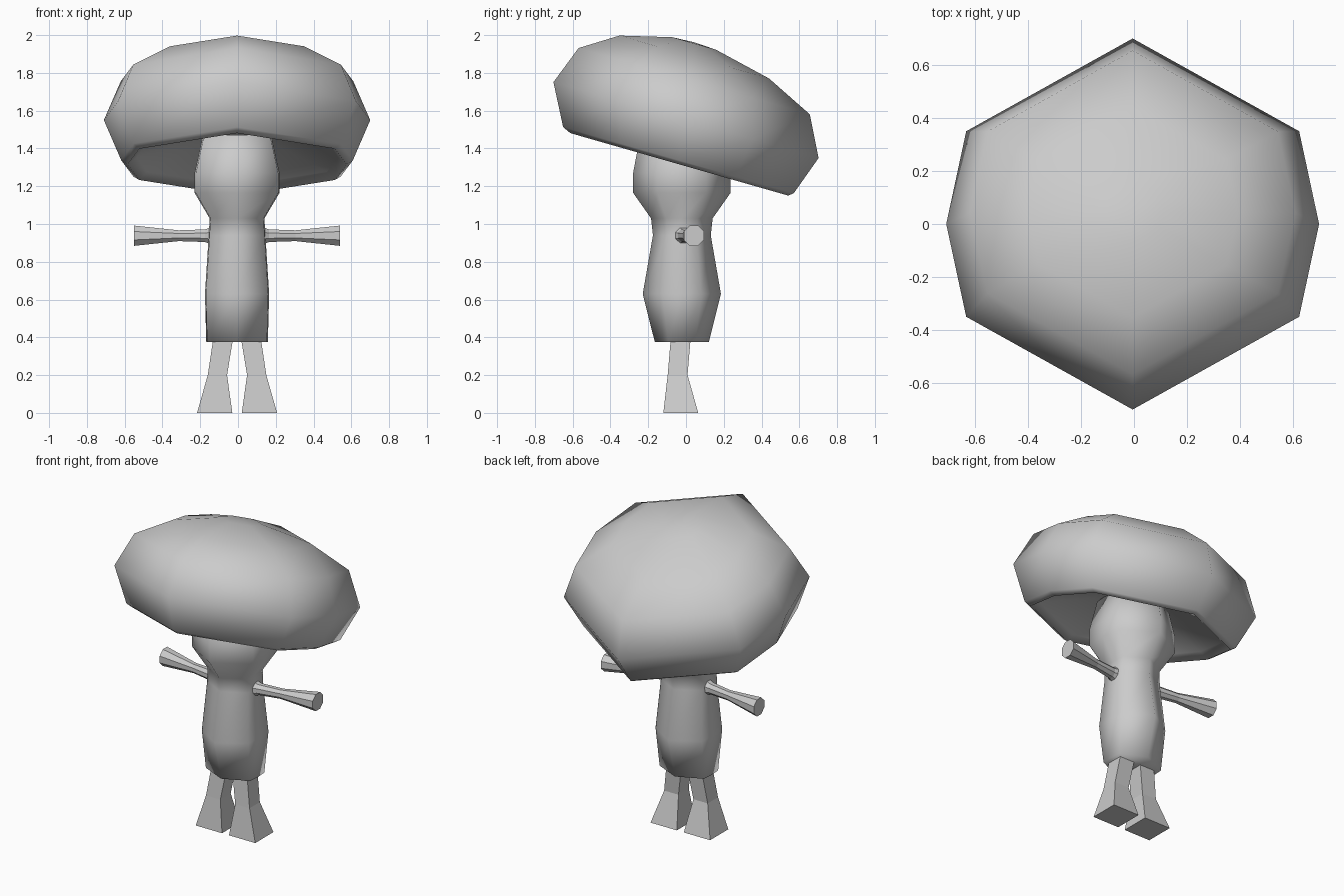
import bpy, bmesh, math
from mathutils import Matrix, Vector

if "Cube" in bpy.data.objects:
    bpy.data.objects.remove(bpy.data.objects["Cube"])

grey = bpy.data.materials.new("light grey")
grey.diffuse_color = (0.6, 0.6, 0.6, 1)
grey.use_nodes = True
grey.node_tree.nodes["Principled BSDF"].inputs["Base Color"].default_value = grey.diffuse_color
CX = -0.005  # shared symmetry plane


def loft(name, rings, pole_start=None, pole_end=None, smooth=True):
    """Skin a list of vertex rings, closing the ends with a fan or a flat face."""
    bm = bmesh.new()
    loops = [[bm.verts.new(p) for p in ring] for ring in rings]
    n = len(loops[0])
    for a, b in zip(loops, loops[1:]):
        for i in range(n):
            j = (i + 1) % n
            bm.faces.new((a[i], a[j], b[j], b[i]))
    for loop, pole in ((loops[0], pole_start), (loops[-1], pole_end)):
        if pole is None:
            bm.faces.new(loop)
        else:
            tip = bm.verts.new(pole)
            for i in range(n):
                bm.faces.new((loop[i], loop[(i + 1) % n], tip))
    bmesh.ops.recalc_face_normals(bm, faces=bm.faces)
    for f in bm.faces:
        f.smooth = smooth
    mesh = bpy.data.meshes.new(name)
    bm.to_mesh(mesh)
    bm.free()
    mesh.materials.append(grey)
    obj = bpy.data.objects.new(name, mesh)
    bpy.context.collection.objects.link(obj)
    return obj


def octo(rx, ry, z, fx, cy=0.0):
    """Hexagon pointing front and back, with an extra corner on each side."""
    d = rx * fx
    pts = [(0, -ry), (d, -ry / 2), (rx, 0), (d, ry / 2),
           (0, ry), (-d, ry / 2), (-rx, 0), (-d, -ry / 2)]
    return [Vector((x, y + cy, z)) for x, y in pts]


# Cap: radius, height and offset of each ring, tilted down to the back
cap_rings = [(0.24, -0.10, 0.0), (0.55, -0.20, 0.02), (0.60, -0.235, 0.03),
             (0.635, -0.215, 0.02), (0.73, 0.0, 0.0), (0.637, 0.21, -0.015),
             (0.412, 0.333, -0.05), (0.12, 0.402, -0.07)]
cap = loft("mushroom_cap", [octo(r * 0.966, r, h, 0.893, c) for r, h, c in cap_rings],
           pole_start=(0, 0, -0.07), pole_end=(0, -0.07, 0.408))
cap.data.transform(Matrix.Translation((CX, 0, 1.55)) @ Matrix.Rotation(math.radians(-16), 4, 'X'))

# Body: half width, half depth and height of each ring
body_rings = [(0.163, 0.143, 0.375), (0.170, 0.207, 0.63), (0.150, 0.153, 0.94),
              (0.145, 0.163, 1.03), (0.225, 0.258, 1.165), (0.225, 0.258, 1.27),
              (0.18, 0.22, 1.47)]
body = loft("body", [octo(rx, ry, z, 0.97, -0.022) for rx, ry, z in body_rings])
body.data.transform(Matrix.Translation((CX, 0, 0)))

# Arms and legs, built on one side and mirrored
arm_rings = [(0.12, -0.02, 0.055), (0.17, -0.01, 0.036), (0.31, 0.01, 0.031), (0.545, 0.042, 0.058)]
leg_rings = [(0.02, 0.125, -0.08, 0.025, 0.40), (0.053, 0.155, -0.097, 0.008, 0.2),
             (0.025, 0.212, -0.12, 0.065, 0.0)]
for side, word in ((1, "right"), (-1, "left")):
    rings = []
    for x, y, r in arm_rings:
        angles = [math.tau * (i + 0.5) / 8 for i in range(8)]
        rings.append([(CX + side * x, y + r * math.cos(a), 0.938 + r * math.sin(a)) for a in angles])
    loft(word + "_arm", rings, smooth=False)

    rings = [[(CX + side * x, y, z) for x, y in ((x0, y0), (x1, y0), (x1, y1), (x0, y1))]
             for x0, x1, y0, y1, z in leg_rings]
    loft(word + "_leg", rings, smooth=False)
